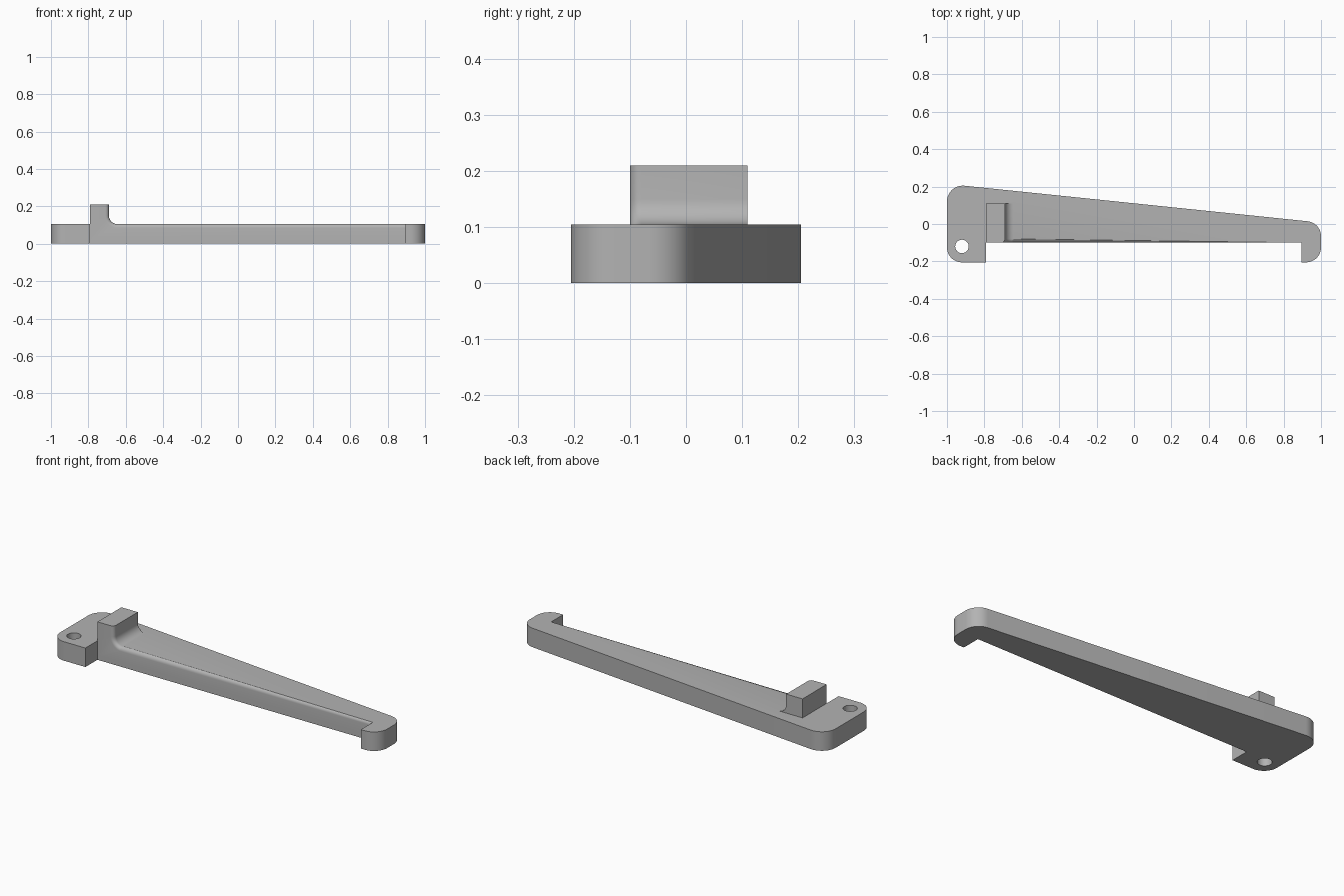
import bpy, bmesh
from math import cos, sin, radians
from mathutils import Vector

if "Cube" in bpy.data.objects:
    bpy.data.objects.remove(bpy.data.objects["Cube"])

grey = bpy.data.materials.new("matte grey")
grey.use_nodes = True
grey.diffuse_color = (0.45, 0.45, 0.45, 1)
grey.node_tree.nodes["Principled BSDF"].inputs["Base Color"].default_value = grey.diffuse_color

HEIGHT = 0.105      # thickness of the plate
FRONT = -0.1        # front face of the arm
NOTCH = -0.79       # left side of the stop
HOOK = 0.895        # inner side of the hook
ROUND = 0.02        # rounding of the front edges


def arc(cx, cy, r, start, end, steps=12):
    angles = [radians(start + (end - start) * i / steps) for i in range(steps + 1)]
    return [(cx + r * cos(a), cy + r * sin(a)) for a in angles]


def prism(name, points, direction):
    """Closed outline pushed along a direction."""
    bm = bmesh.new()
    face = bm.faces.new([bm.verts.new(p) for p in points])
    moved = bmesh.ops.extrude_face_region(bm, geom=[face])["geom"]
    bmesh.ops.translate(bm, vec=direction, verts=[v for v in moved if isinstance(v, bmesh.types.BMVert)])
    bmesh.ops.recalc_face_normals(bm, faces=bm.faces)
    mesh = bpy.data.meshes.new(name)
    bm.to_mesh(mesh)
    bm.free()
    mesh.materials.append(grey)
    obj = bpy.data.objects.new(name, mesh)
    bpy.context.collection.objects.link(obj)
    return obj


def combine(target, other, operation):
    mod = target.modifiers.new(operation, "BOOLEAN")
    mod.operation = operation
    mod.solver = "EXACT"
    mod.object = other
    bpy.context.view_layer.objects.active = target
    bpy.ops.object.modifier_apply(modifier=mod.name)
    bpy.data.objects.remove(other)


# Tapered arm with mounting tab on one end and hook on the other
outline = [(NOTCH, -0.205), (NOTCH, FRONT), (HOOK, FRONT), (HOOK, -0.205)]
outline += arc(0.92, -0.125, 0.08, -90, 0)
outline += arc(0.92, -0.065, 0.08, 0, 84)
outline += arc(-0.915, 0.12, 0.085, 84, 180)
outline += arc(-0.92, -0.125, 0.08, 180, 270)
arm = prism("arm", [(x, y, 0) for x, y in outline], (0, 0, HEIGHT))

# Raised stop with a fillet at its foot
profile = [(NOTCH, 0.05), (NOTCH, 0.21), (-0.69, 0.21)]
profile += arc(-0.645, HEIGHT + 0.045, 0.045, 180, 270, 8) + [(-0.645, 0.05)]
stop = prism("stop", [(x, FRONT, z) for x, z in profile], (0, 0.21, 0))
combine(arm, stop, "UNION")

# Screw hole through the tab
hole = prism("hole_cutter", [(x, y, -0.1) for x, y in arc(-0.92, -0.12, 0.036, 0, 360, 32)[:-1]], (0, 0, 0.4))
hole.hide_render = True
combine(arm, hole, "DIFFERENCE")

# Merge flat areas, then round the front edges of the arm and stop
bm = bmesh.new()
bm.from_mesh(arm.data)
bmesh.ops.remove_doubles(bm, verts=bm.verts, dist=0.0002)
bmesh.ops.dissolve_limit(bm, angle_limit=radians(0.5), verts=bm.verts, edges=bm.edges)


def is_front_edge(edge):
    a, b = (v.co for v in edge.verts)
    on_front = abs(a.y - FRONT) < 0.001 and abs(b.y - FRONT) < 0.001
    mid = (a + b) / 2
    return on_front and NOTCH + 0.001 < mid.x < HOOK - 0.001 and mid.z < 0.209


bmesh.ops.bevel(bm, geom=[e for e in bm.edges if is_front_edge(e)], offset=ROUND,
                offset_type="OFFSET", segments=5, profile=0.5, affect="EDGES")
bmesh.ops.recalc_face_normals(bm, faces=bm.faces)
bm.to_mesh(arm.data)
bm.free()

for obj in bpy.context.selected_objects:
    obj.select_set(False)
arm.select_set(True)
bpy.context.view_layer.objects.active = arm
bpy.ops.object.shade_smooth_by_angle(angle=radians(30))
